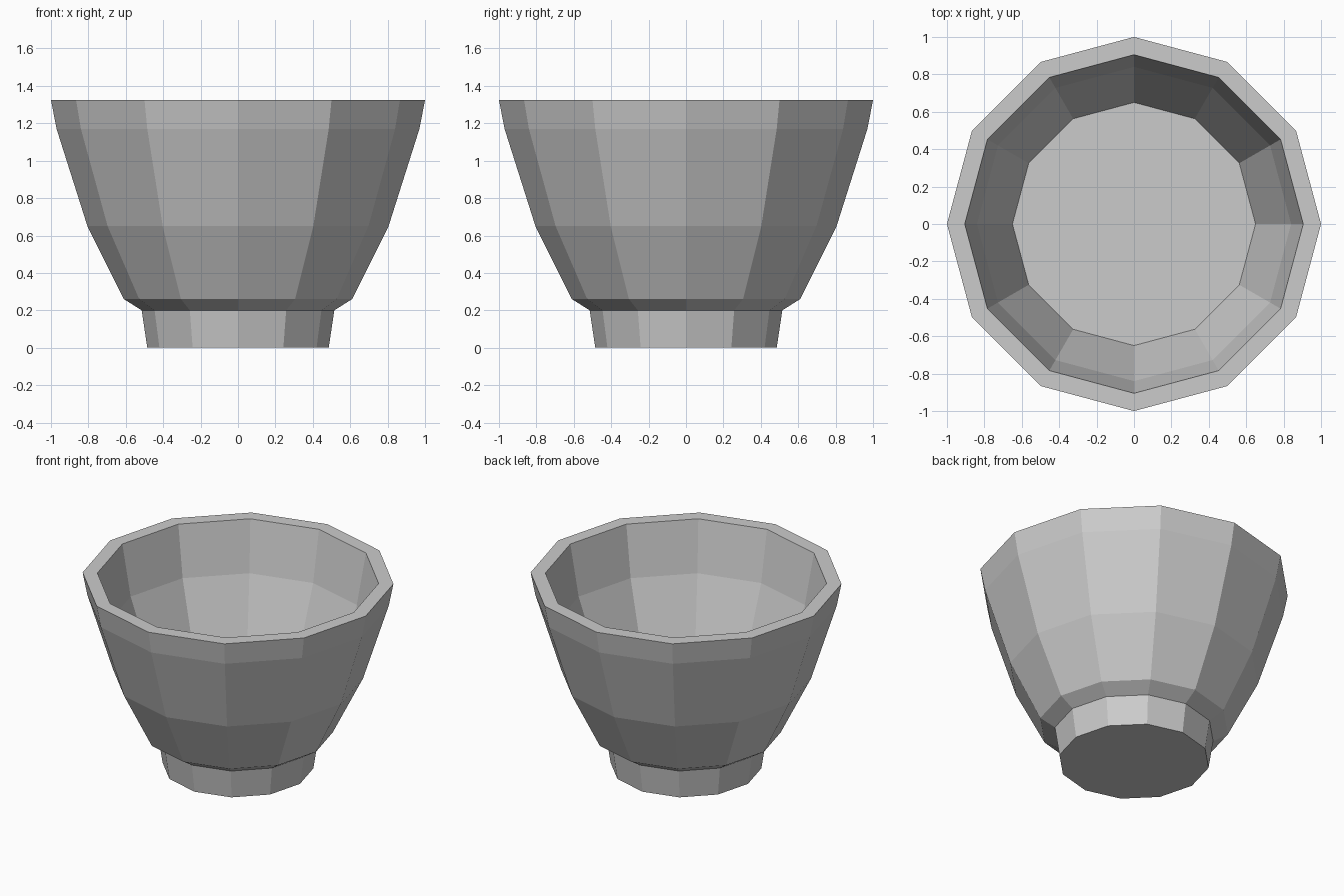
import bpy, bmesh
from math import sin, cos, tau

if "Cube" in bpy.data.objects:
    bpy.data.objects.remove(bpy.data.objects["Cube"])

SIDES = 12

# Closed profile (radius, height): foot, outer wall, rim, inner wall, floor
PROFILE = [(0.485, 0.0), (0.515, 0.2), (0.61, 0.26), (0.805, 0.65),
           (0.97, 1.17), (1.0, 1.325), (0.905, 1.325),
           (0.84, 0.97), (0.65, 0.45)]


def lathe(name, profile, sides):
    """Revolve a profile around z and close both ends with flat caps."""
    bm = bmesh.new()
    rings = [[bm.verts.new((r * cos(tau * i / sides), r * sin(tau * i / sides), z))
              for i in range(sides)] for r, z in profile]
    for low, high in zip(rings, rings[1:]):
        for i in range(sides):
            j = (i + 1) % sides
            bm.faces.new((low[i], low[j], high[j], high[i]))
    bm.faces.new(rings[0][::-1])
    bm.faces.new(rings[-1])
    bmesh.ops.recalc_face_normals(bm, faces=bm.faces)
    mesh = bpy.data.meshes.new(name)
    bm.to_mesh(mesh)
    bm.free()
    obj = bpy.data.objects.new(name, mesh)
    bpy.context.collection.objects.link(obj)
    return obj


# Faceted footed bowl
lathe("bowl", PROFILE, SIDES)
